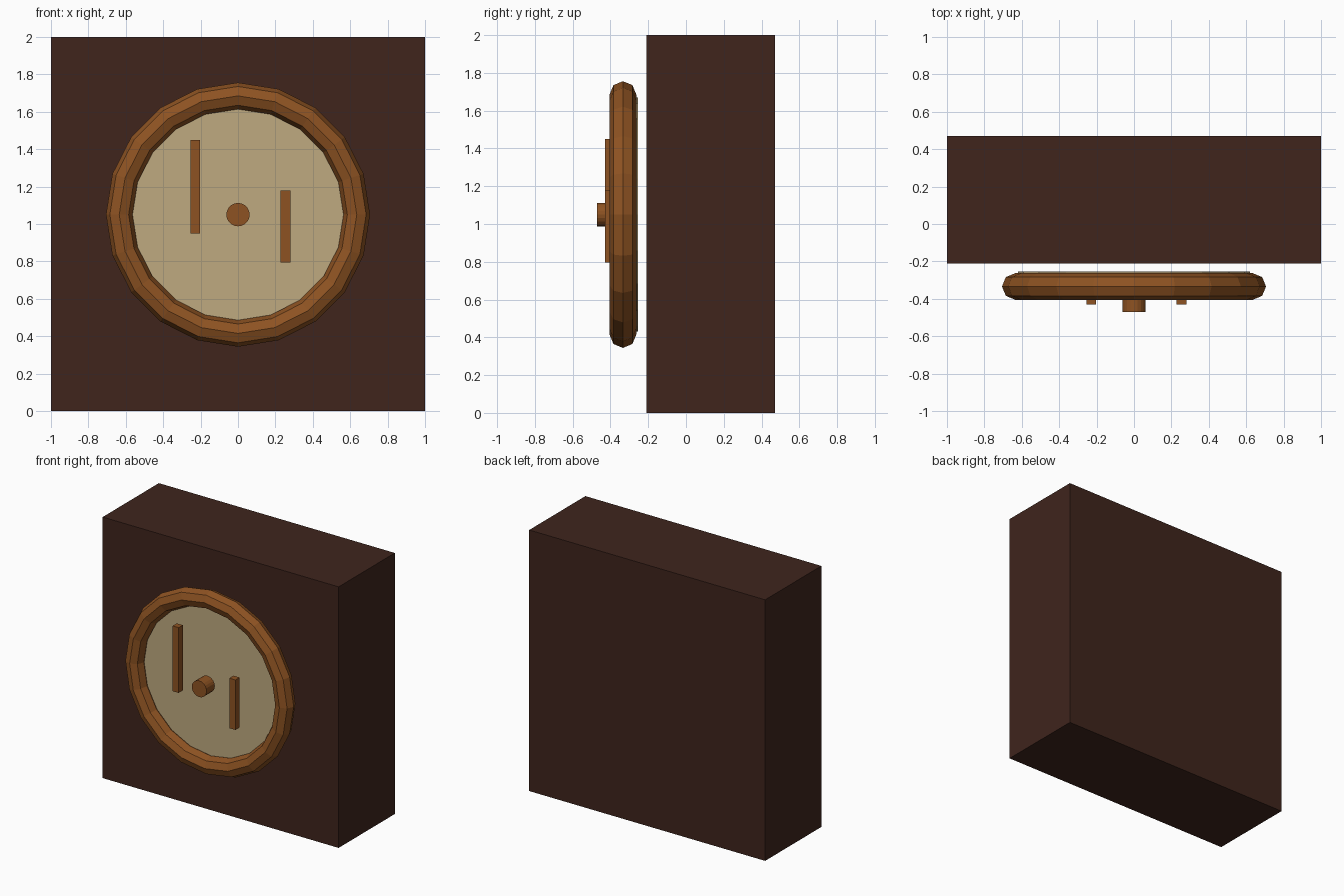
import bpy
import math

if "Cube" in bpy.data.objects:
    bpy.data.objects.remove(bpy.data.objects["Cube"])

CLOCK_Z = 1.05          # height of the dial centre
TURN = (math.pi / 2, 0, 0)


def material(name, rgb):
    m = bpy.data.materials.new(name)
    m.diffuse_color = (*rgb, 1)
    m.use_nodes = True
    m.node_tree.nodes["Principled BSDF"].inputs["Base Color"].default_value = m.diffuse_color
    return m


DARK = material("dark_wood", (0.050, 0.018, 0.012))
WOOD = material("warm_wood", (0.27, 0.086, 0.016))
CREAM = material("cream", (0.52, 0.40, 0.215))


def finish(name, mat):
    ob = bpy.context.object
    ob.name = name
    ob.data.materials.append(mat)
    return ob


def box(name, x, y, z, mat):
    """Box from (min, max) pairs along each axis."""
    bpy.ops.mesh.primitive_cube_add(size=1, location=[(a + b) / 2 for a, b in (x, y, z)])
    ob = finish(name, mat)
    ob.scale = [b - a for a, b in (x, y, z)]


def disc(name, radius, y, mat):
    """Cylinder facing the front, on the dial centre."""
    bpy.ops.mesh.primitive_cylinder_add(vertices=20, radius=radius, depth=y[1] - y[0],
                                        location=(0, sum(y) / 2, CLOCK_Z), rotation=TURN)
    finish(name, mat)


# Block body
box("body", (-1, 1), (-0.21, 0.47), (0, 2), DARK)

# Round frame
bpy.ops.mesh.primitive_torus_add(major_segments=20, minor_segments=8,
                                 major_radius=0.635, minor_radius=0.071,
                                 location=(0, -0.334, CLOCK_Z), rotation=TURN)
finish("dial_frame", WOOD)

# Dial plate and centre knob
disc("dial_plate", 0.62, (-0.325, -0.253), CREAM)
disc("centre_knob", 0.0625, (-0.47, -0.37), WOOD)

# Upright bars in front of the dial
box("long_bar", (-0.253, -0.202), (-0.43, -0.38), (0.95, 1.45), WOOD)
box("short_bar", (0.228, 0.28), (-0.43, -0.38), (0.795, 1.178), WOOD)
